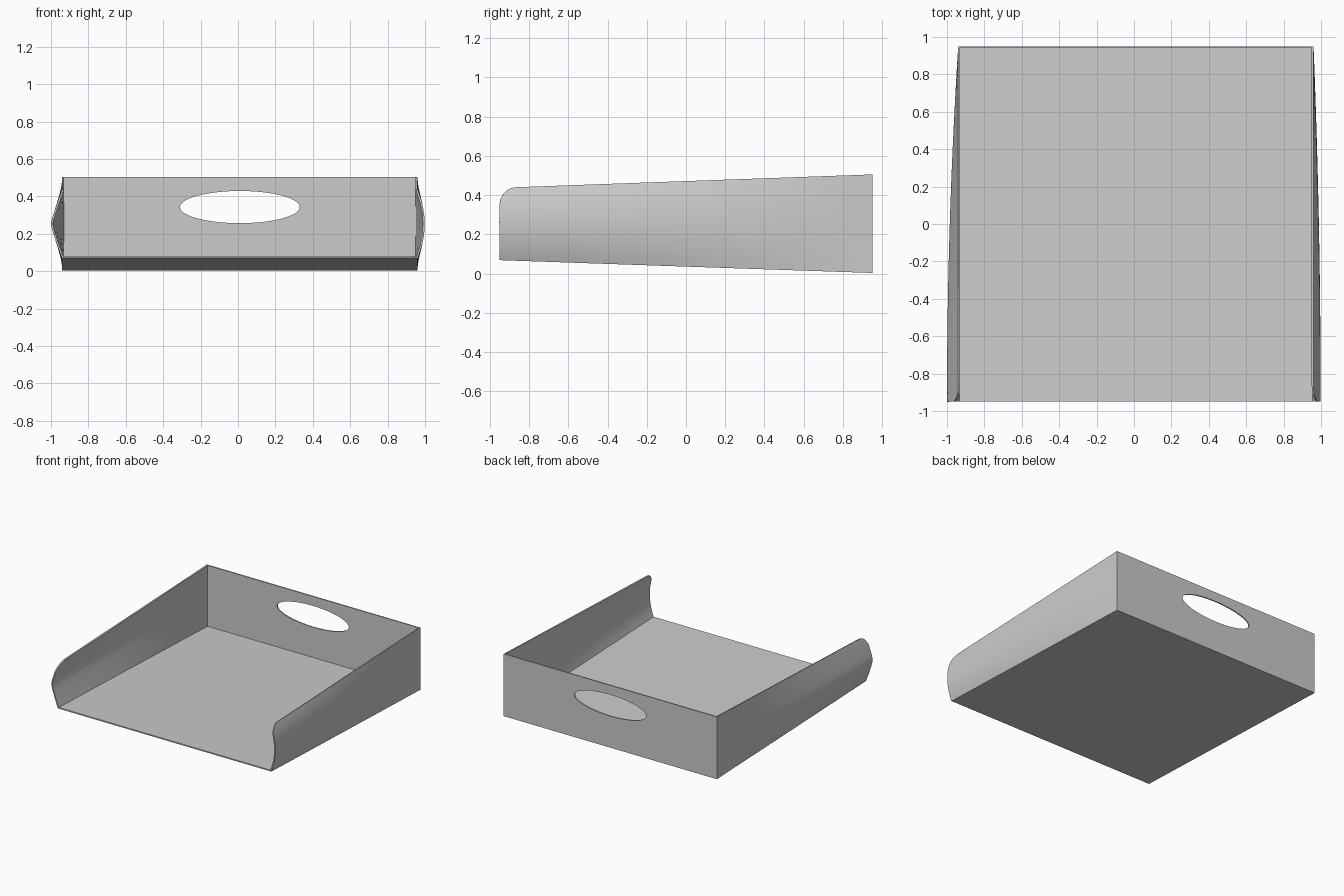
import bpy, bmesh, math

if "Cube" in bpy.data.objects:
    bpy.data.objects.remove(bpy.data.objects["Cube"])

T = 0.01                      # sheet thickness
XL, XR = -0.94, 0.96          # floor edges
YF, YB = -0.95, 0.95


def make_object(name, bm):
    bmesh.ops.recalc_face_normals(bm, faces=bm.faces)
    me = bpy.data.meshes.new(name)
    bm.to_mesh(me)
    bm.free()
    ob = bpy.data.objects.new(name, me)
    bpy.context.collection.objects.link(ob)
    return ob


def select_only(ob):
    bpy.ops.object.select_all(action='DESELECT')
    ob.select_set(True)
    bpy.context.view_layer.objects.active = ob


def floor_z(y):
    return 0.07 - 0.067 * (y - YF) / (YB - YF)


def rim_z(y):
    return 0.435 + 0.07 * (y - YF) / (YB - YF)


def box(name, x0, x1, y0, y1, low, high):
    bm = bmesh.new()
    bmesh.ops.create_cube(bm, size=1)
    for v in bm.verts:
        v.co.x = x1 if v.co.x > 0 else x0
        y = y1 if v.co.y > 0 else y0
        v.co.z = high(y) if v.co.z > 0 else low(y)
        v.co.y = y
    return make_object(name, bm)


# Sloping floor
box("tray_floor", XL, XR, YF, YB, floor_z, lambda y: floor_z(y) + T)

# Back wall with an oval hand hole
back = box("back_wall", XL, XR, YB - T, YB, floor_z, rim_z)
bm = bmesh.new()
bmesh.ops.create_cone(bm, cap_ends=True, segments=72, radius1=1, radius2=1, depth=0.3)
for v in bm.verts:
    v.co = (0.01 + 0.32 * v.co.x, YB + v.co.z, 0.343 + 0.086 * v.co.y)
cutter = make_object("hole_cutter", bm)
cutter.hide_render = True
mod = back.modifiers.new("hand_hole", 'BOOLEAN')
mod.operation = 'DIFFERENCE'
mod.solver = 'EXACT'
mod.object = cutter
select_only(back)
bpy.ops.object.modifier_apply(modifier=mod.name)
bpy.data.objects.remove(cutter)
bpy.ops.object.shade_smooth_by_angle(angle=math.radians(30))


# Side walls bulge outward toward the open front, with rounded front top corners
def side_wall(name, x_edge, sign, bulge, shape):
    r, n, rows = 0.085, 10, 16
    ys = [YF + r * (1 - math.cos(i / n * math.pi / 2)) for i in range(n + 1)]
    ys += [ys[-1] + (YB - ys[-1]) * i / 20 for i in range(1, 21)]
    bm = bmesh.new()
    grid = []
    for y in ys:
        t = (y - YF) / (YB - YF)
        z0, full = floor_z(y), rim_z(y)
        d = max(0, 1 - (y - YF) / r)
        top = full - r * (1 - math.sqrt(max(0, 1 - d * d)))
        col = []
        for k in range(rows + 1):
            z = z0 + (top - z0) * k / rows
            b = bulge * (1 - t ** 2) * shape((z - z0) / (full - z0))
            col.append(bm.verts.new((x_edge + sign * (b - T / 2), y, z)))
        grid.append(col)
    for a, b in zip(grid, grid[1:]):
        for k in range(rows):
            bm.faces.new((a[k], b[k], b[k + 1], a[k + 1]))
    ob = make_object(name, bm)
    sol = ob.modifiers.new("thickness", 'SOLIDIFY')
    sol.thickness = T
    sol.offset = 0
    select_only(ob)
    bpy.ops.object.modifier_apply(modifier=sol.name)
    bpy.ops.object.shade_smooth_by_angle(angle=math.radians(30))


side_wall("left_wall", XL, -1, 0.06, lambda v: 1 - abs(2 * v - 1) ** 1.2)
side_wall("right_wall", XR, 1, 0.038, lambda v: 1 - (2 * v - 1) ** 2)
